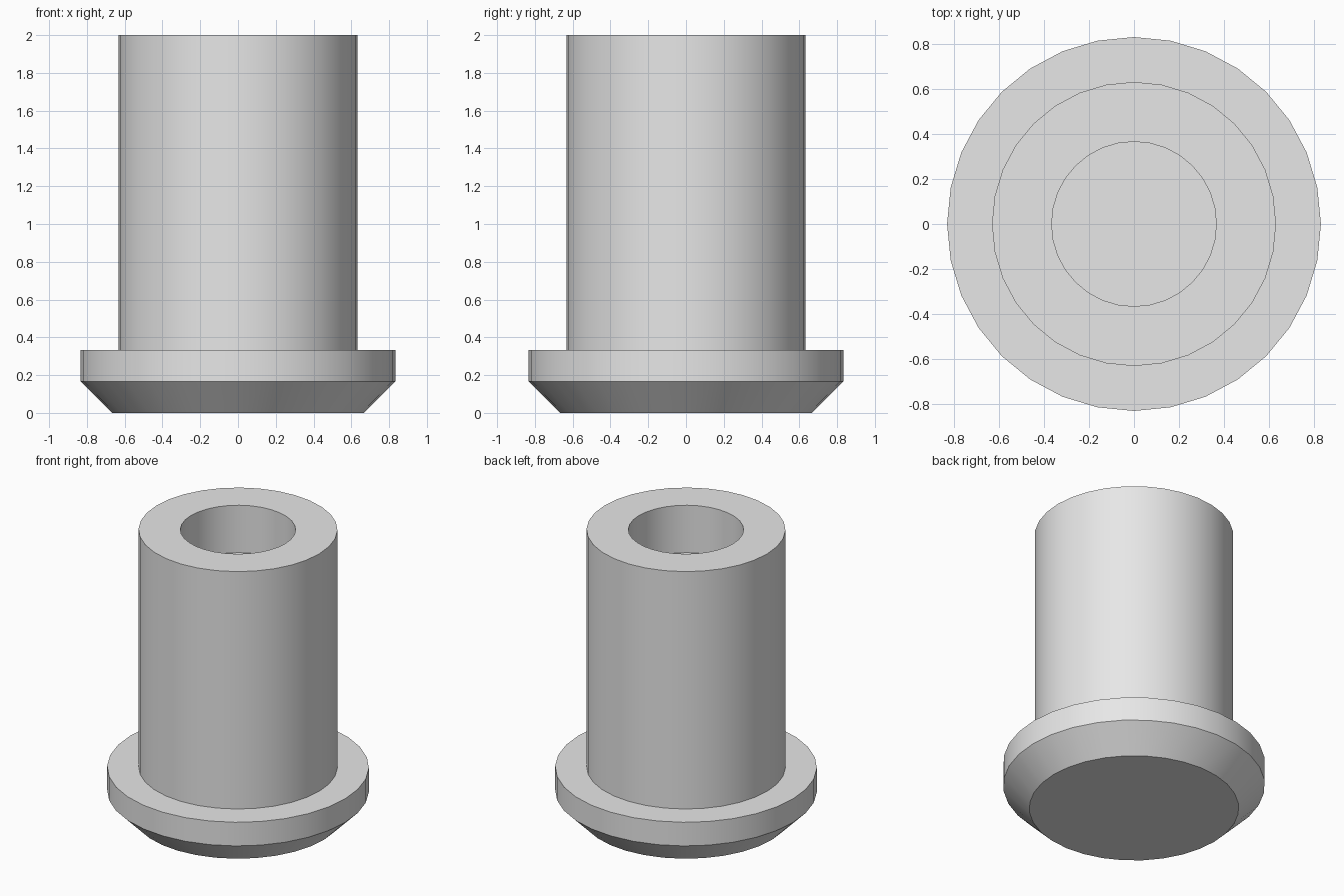
import bpy
import bmesh
from math import cos, sin, tau

SIDES = 32

cube = bpy.data.objects.get("Cube")
if cube:
    bpy.data.objects.remove(cube, do_unlink=True)

grey = bpy.data.materials.new("plain_grey")
grey.use_nodes = True
colour = (0.8, 0.8, 0.8, 1)
grey.diffuse_color = colour
grey.node_tree.nodes["Principled BSDF"].inputs["Base Color"].default_value = colour


def lathe(name, profile):
    """Spin a (radius, height) profile around z and cap both ends."""
    bm = bmesh.new()
    rings = [[bm.verts.new((r * cos(tau * i / SIDES), r * sin(tau * i / SIDES), z))
              for i in range(SIDES)] for r, z in profile]
    for low, high in zip(rings, rings[1:]):
        for i in range(SIDES):
            j = (i + 1) % SIDES
            bm.faces.new((low[i], low[j], high[j], high[i]))
    bm.faces.new(rings[0][::-1])
    bm.faces.new(rings[-1])
    bmesh.ops.recalc_face_normals(bm, faces=bm.faces)
    mesh = bpy.data.meshes.new(name)
    bm.to_mesh(mesh)
    bm.free()
    mesh.materials.append(grey)
    obj = bpy.data.objects.new(name, mesh)
    bpy.context.collection.objects.link(obj)
    bpy.ops.object.select_all(action="DESELECT")
    obj.select_set(True)
    bpy.context.view_layer.objects.active = obj
    bpy.ops.object.shade_smooth_by_angle(angle=0.5)
    return obj


# Chamfered foot, flange, shaft and the shallow blind bore in one turned profile
lathe("flanged_bushing", [
    (0.667, 0), (0.833, 0.167), (0.833, 0.333),
    (0.633, 0.333), (0.633, 2), (0.367, 2), (0.367, 1.667),
])
